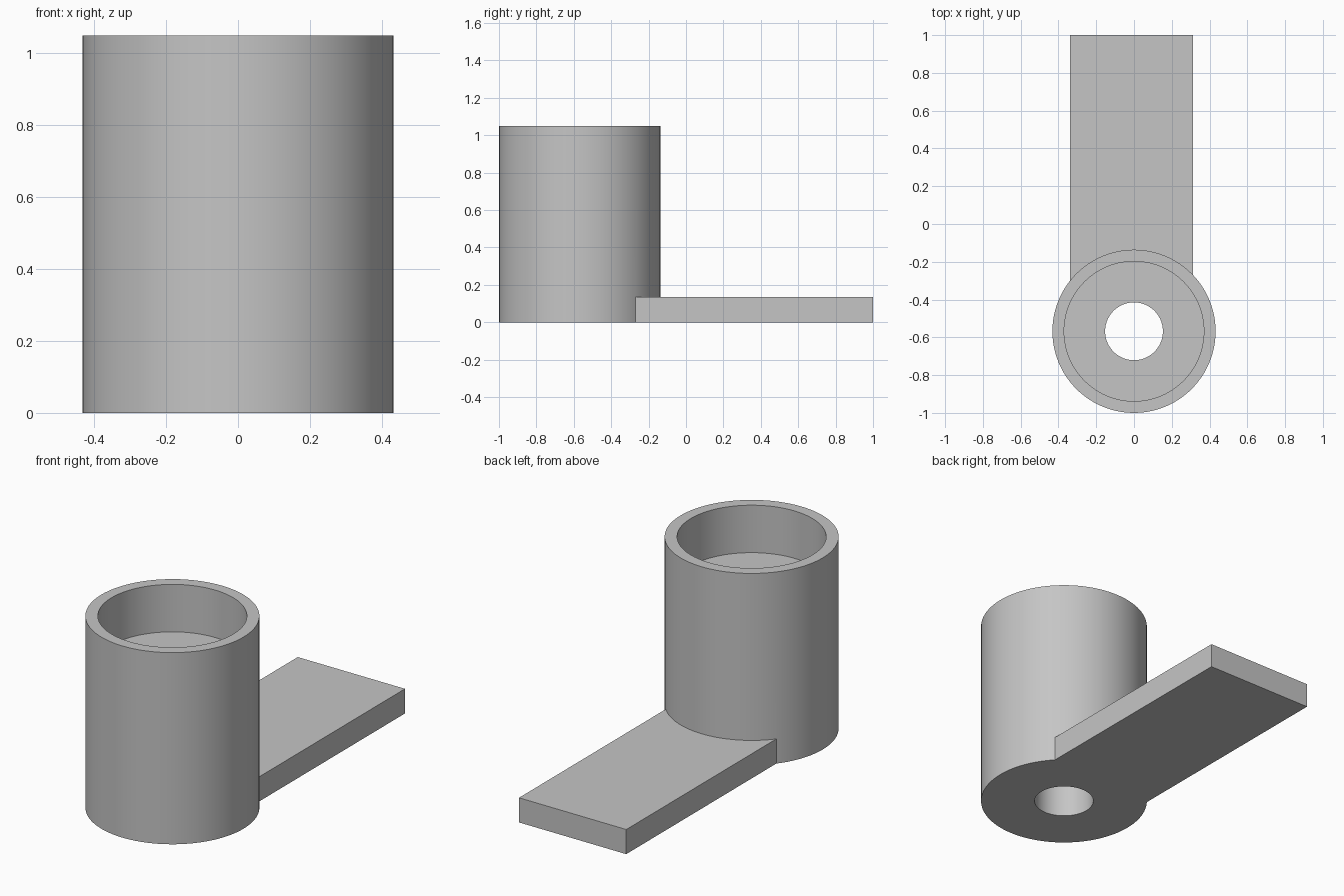
import bpy
import bmesh
from math import radians, tau
from mathutils import Matrix, Vector

cube = bpy.data.objects.get("Cube")
if cube:
    bpy.data.objects.remove(cube, do_unlink=True)

grey = bpy.data.materials.new("plain grey")
grey.use_nodes = True
colour = (0.56, 0.56, 0.56, 1)
grey.diffuse_color = colour
grey.node_tree.nodes["Principled BSDF"].inputs["Base Color"].default_value = colour

CENTRE_Y = -0.568
SEGMENTS = 96


def add_object(name, bm):
    bmesh.ops.recalc_face_normals(bm, faces=bm.faces)
    mesh = bpy.data.meshes.new(name)
    bm.to_mesh(mesh)
    bm.free()
    mesh.materials.append(grey)
    obj = bpy.data.objects.new(name, mesh)
    bpy.context.collection.objects.link(obj)
    return obj


def lathe(name, profile):
    """Spin a closed radius/height profile around the cup axis."""
    bm = bmesh.new()
    verts = [bm.verts.new((r, 0, z)) for r, z in profile]
    edges = [bm.edges.new((v, verts[i - 1])) for i, v in enumerate(verts)]
    bmesh.ops.spin(bm, geom=verts + edges, cent=(0, 0, 0), axis=(0, 0, 1),
                   angle=tau, steps=SEGMENTS, use_merge=True)
    bmesh.ops.remove_doubles(bm, verts=bm.verts, dist=0.0001)
    bmesh.ops.translate(bm, verts=bm.verts, vec=(0, CENTRE_Y, 0))
    return add_object(name, bm)


def box(name, low, high):
    low, high = Vector(low), Vector(high)
    bm = bmesh.new()
    matrix = Matrix.Translation((low + high) / 2) @ Matrix.Diagonal((*(high - low), 1))
    bmesh.ops.create_cube(bm, size=1, matrix=matrix)
    return add_object(name, bm)


# Cup: wide shallow recess on top, narrow bore right through the floor
outer, recess, bore = 0.432, 0.37, 0.153
top, floor = 1.05, 0.79
cup = lathe("cup_with_mounting_plate", [
    (bore, 0), (outer, 0), (outer, top), (recess, top), (recess, floor), (bore, floor)])

# Flat mounting plate, fused into the solid wall of the cup
plate = box("plate_helper", (-0.338, -0.35, 0), (0.312, 1, 0.135))
plate.hide_render = True
union = cup.modifiers.new("join plate", 'BOOLEAN')
union.operation = 'UNION'
union.solver = 'EXACT'
union.object = plate

bpy.ops.object.select_all(action='DESELECT')
bpy.context.view_layer.objects.active = cup
cup.select_set(True)
bpy.ops.object.modifier_apply(modifier=union.name)
bpy.data.objects.remove(plate, do_unlink=True)
bpy.ops.object.shade_smooth_by_angle(angle=radians(30))
